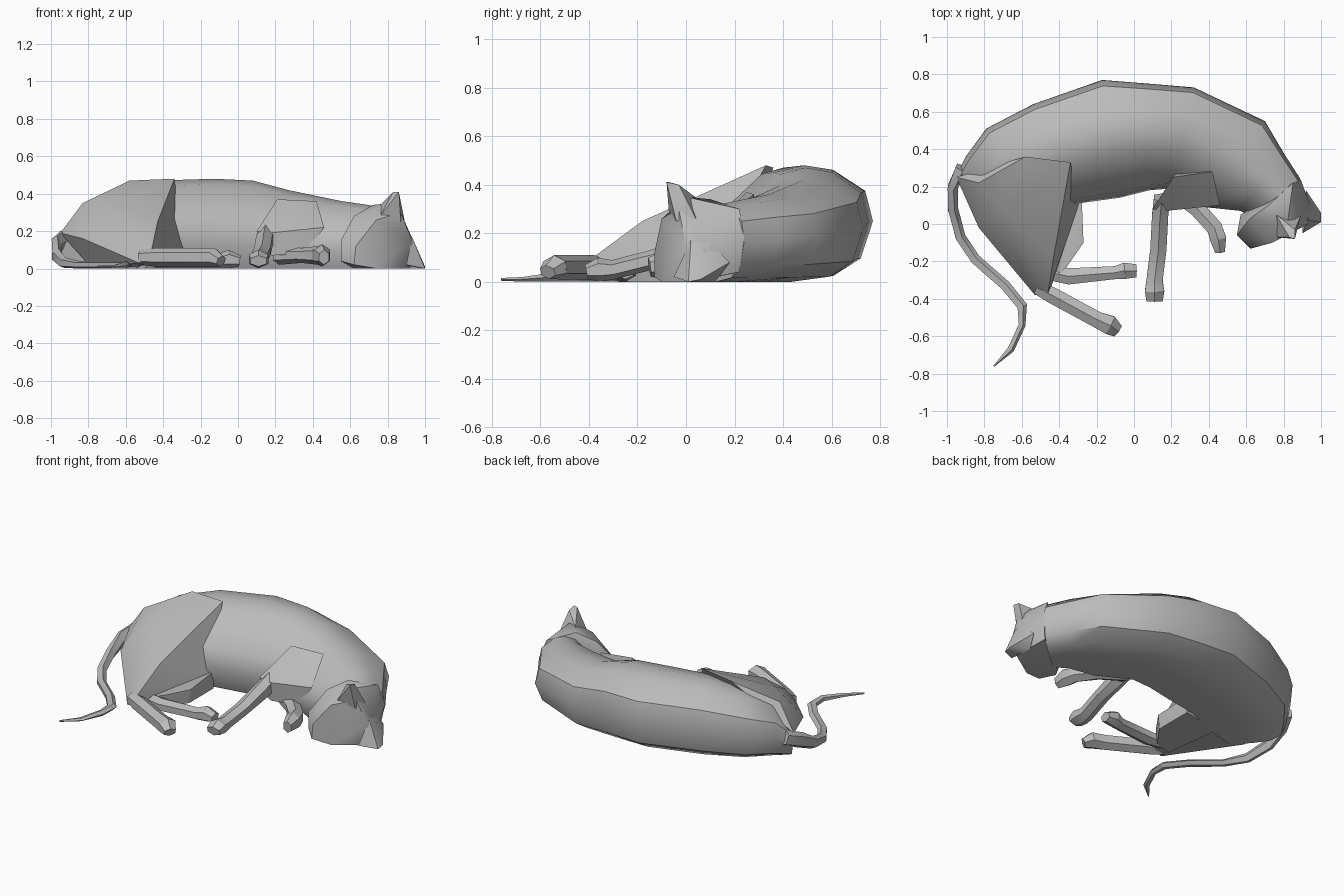
import bpy
import bmesh
import math
from mathutils import Vector

default_cube = bpy.data.objects.get("Cube")
if default_cube:
    bpy.data.objects.remove(default_cube, do_unlink=True)

# One plain grey for the whole animal
fur = bpy.data.materials.new("plain grey")
fur.use_nodes = True
grey = (0.5, 0.5, 0.5, 1.0)
fur.diffuse_color = grey
fur.node_tree.nodes["Principled BSDF"].inputs["Base Color"].default_value = grey

CM = 0.01  # coordinates below are in hundredths of a unit


def finish(name, mesh_builder, smooth_angle):
    """Turn a bmesh into a named, shaded object."""
    bmesh.ops.recalc_face_normals(mesh_builder, faces=mesh_builder.faces)
    mesh = bpy.data.meshes.new(name)
    mesh_builder.to_mesh(mesh)
    mesh_builder.free()
    mesh.materials.append(fur)
    part = bpy.data.objects.new(name, mesh)
    bpy.context.collection.objects.link(part)
    bpy.ops.object.select_all(action="DESELECT")
    part.select_set(True)
    bpy.context.view_layer.objects.active = part
    bpy.ops.object.shade_smooth_by_angle(angle=math.radians(smooth_angle))
    return part


def hull(name, points, smooth_angle=30):
    """Faceted solid wrapped around a handful of corner points."""
    builder = bmesh.new()
    for point in points:
        builder.verts.new(Vector(point) * CM)
    result = bmesh.ops.convex_hull(builder, input=builder.verts)
    spare = [v for v in result["geom_interior"] if isinstance(v, bmesh.types.BMVert)]
    bmesh.ops.delete(builder, geom=spare, context="VERTS")
    return finish(name, builder, smooth_angle)


def loft(name, rings, smooth_angle):
    """Skin a sequence of equal rings and cap both ends."""
    builder = bmesh.new()
    loops = [[builder.verts.new(point) for point in ring] for ring in rings]
    count = len(loops[0])
    for near, far in zip(loops, loops[1:]):
        for i in range(count):
            j = (i + 1) % count
            builder.faces.new((near[i], near[j], far[j], far[i]))
    builder.faces.new(loops[0])
    builder.faces.new(loops[-1])
    return finish(name, builder, smooth_angle)


def limb(name, path, sides=6, smooth_angle=25):
    """Tube along a path of (x, y, z, half width, half height)."""
    rings = []
    for i, (x, y, z, wide, tall) in enumerate(path):
        before = Vector(path[max(i - 1, 0)][:3])
        after = Vector(path[min(i + 1, len(path) - 1)][:3])
        along = (after - before).normalized()
        across = along.cross(Vector((0, 0, 1))).normalized()
        upward = across.cross(along)
        ring = []
        for k in range(sides):
            angle = math.tau * (k + 0.5) / sides
            offset = across * wide * math.cos(angle) + upward * tall * math.sin(angle)
            point = (Vector((x, y, z)) + offset) * CM
            point.z = max(point.z, 0.0)
            ring.append(point)
        rings.append(ring)
    return loft(name, rings, smooth_angle)


# Torso: a curled trunk lying on its side, from rump to neck.
# Section runs from the belly, over the flank, to the back.
section = [(0.1, 0), (0, 0.28), (0.05, 0.58), (0.36, 0.94), (0.55, 1),
           (0.74, 0.96), (0.95, 0.78), (1, 0.52), (0.92, 0.2), (0.74, 0.05), (0.45, 0)]
stations = [  # belly x, y, back x, y, top height
    (-68, 0, -95, 26, 23),
    (-55, 2, -90, 36, 35),
    (-42, 6, -79, 51, 42),
    (-30, 11, -54, 64, 47),
    (-8, 14, -17, 77, 48),
    (8, 18, 8, 75, 47),
    (20, 19, 32, 73, 42),
    (38, 9, 70, 55, 36),
    (57, 7, 80, 38, 34),
    (64, 3, 89, 24, 32),
]
trunk = []
for belly_x, belly_y, back_x, back_y, height in stations:
    belly, back = Vector((belly_x, belly_y, 0)), Vector((back_x, back_y, 0))
    trunk.append([(belly.lerp(back, t) + Vector((0, 0, height * rise))) * CM
                  for t, rise in section])
loft("torso", trunk, 38)

# Thighs: the upper one has a sharp front ridge, the lower one lies flat
hull("upper_thigh", [
    (-34, 33, 48), (-58, 36, 47), (-83, 22, 35), (-95, 25, 19), (-70, 8, 36),
    (-43, -18, 25), (-83, -2, 16), (-57, -31, 9), (-46, -37, 11), (-53, -38, 3),
    (-45, -36, 3), (-29, 12, 10), (-36, 10, 4), (-78, 8, 0), (-55, -24, 1)], 35)
hull("lower_thigh", [
    (-28, 15, 11), (-27, -10, 9), (-36, -23, 8), (-44, -30, 7),
    (-28, 15, 0), (-28, -10, 0), (-38, -24, 0), (-50, -28, 0), (-55, 10, 0)])

# Hind feet
limb("upper_hind_foot", [(-52, -34, 6, 4, 4), (-44, -38, 6, 5, 5),
                         (-20, -51, 6, 5, 5), (-13, -54, 6, 6, 5), (-9, -57, 4, 4, 3)])
limb("lower_hind_foot", [(-44, -26, 4, 5, 4), (-35, -28, 4, 5, 4),
                         (-10, -26, 4, 4, 4), (-5, -25, 5, 5, 5), (1, -25, 4, 4, 3)])

# Shoulder and front legs
hull("shoulder", [
    (21, 25, 37), (10, 8, 20), (17, 7, 19), (11, 9, 10), (18, 8, 7),
    (42, 28, 36), (46, 10, 22), (36, 10, 8), (24, 30, 10)])
limb("upper_front_leg", [(15, 14, 18, 5, 6), (14, 5, 14, 5, 6), (13, -14, 9, 5, 4),
                         (11, -30, 5, 5, 4), (11, -36, 5, 6, 5), (11, -41, 4, 5, 3)])
limb("lower_front_leg", [(22, 18, 7, 6, 5), (34, 8, 7, 5, 4), (43, -2, 7, 5, 5),
                         (45, -8, 7, 5, 6), (46, -15, 6, 3, 4)])

# Head resting on its cheek, muzzle towards the paws
hull("head", [
    (55, -6, 4), (55, -6, 15), (57, 5, 16), (62, -13, 2), (63, -13, 12),
    (74, -10, 26), (74, -10, 0), (62, 3, 28), (72, 10, 34), (82, 0, 35),
    (87, -3, 30), (93, 0, 15), (95, 8, 12), (92, 2, 0), (89, 24, 18),
    (87, 22, 4), (85, 22, 30), (62, 4, 0)], 40)

# Ears
hull("upper_ear", [(86, -8, 41), (83, -7, 41), (86, -3, 40), (76, -7, 28),
                   (87, -4, 25), (89, 4, 26), (76, 5, 34)])
hull("lower_ear", [(100, 1, 0), (100, 6, 1), (90, -5, 2), (92, 18, 8),
                   (93, 2, 17), (93, 10, 16), (90, 12, 0)], 40)

# Tail curling forward along the ground
limb("tail", [(-92, 30, 17, 4, 5), (-97, 20, 13, 3, 5), (-97, 8, 7, 3, 4),
              (-93, -7, 3, 3, 3), (-85, -19, 2, 3, 2), (-69, -33, 2, 3, 2),
              (-60, -44, 2, 3, 2), (-60, -54, 2, 2, 2), (-66, -67, 1, 2, 1),
              (-75, -76, 1, 0.4, 0.6)], sides=5)
